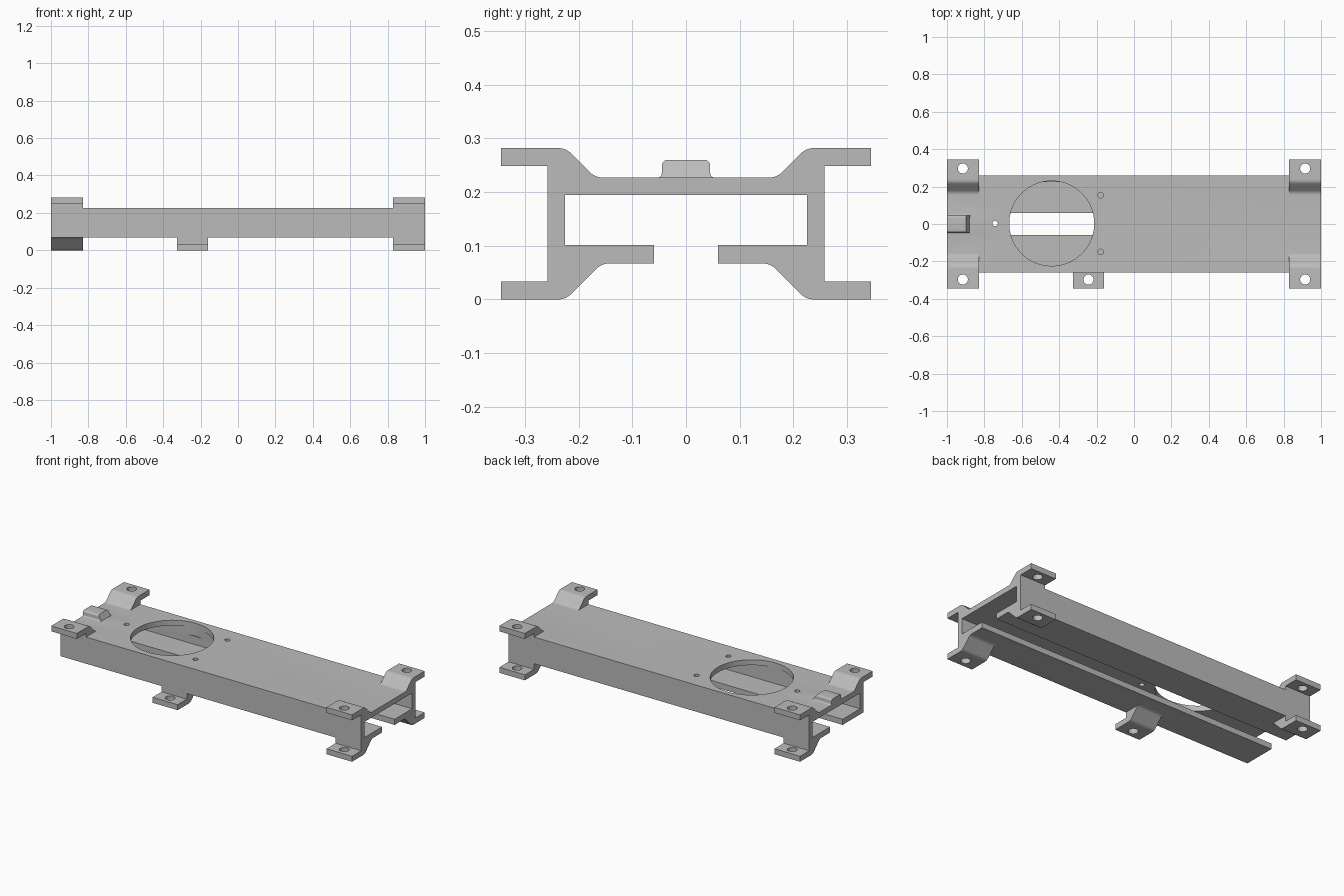
import bpy, bmesh, math
from mathutils import Vector, Matrix

if "Cube" in bpy.data.objects:
    bpy.data.objects.remove(bpy.data.objects["Cube"])

grey = bpy.data.materials.new("plain grey")
grey.diffuse_color = (0.5, 0.5, 0.5, 1)
grey.use_nodes = True
grey.node_tree.nodes["Principled BSDF"].inputs["Base Color"].default_value = grey.diffuse_color


def finish(bm, name):
    bmesh.ops.recalc_face_normals(bm, faces=bm.faces)
    me = bpy.data.meshes.new(name)
    bm.to_mesh(me)
    bm.free()
    me.materials.append(grey)
    ob = bpy.data.objects.new(name, me)
    bpy.context.collection.objects.link(ob)
    return ob


def prism(name, profile, x0, x1):
    """Extrude a (y, z) profile along x."""
    bm = bmesh.new()
    face = bm.faces.new([bm.verts.new((x0, y, z)) for y, z in profile])
    ext = bmesh.ops.extrude_face_region(bm, geom=[face])
    for v in ext["geom"]:
        if isinstance(v, bmesh.types.BMVert):
            v.co.x = x1
    return finish(bm, name)


def rod(name, x, y, r, z0, z1, sides):
    bm = bmesh.new()
    bmesh.ops.create_cone(bm, cap_ends=True, segments=sides, radius1=r, radius2=r,
                          depth=z1 - z0, matrix=Matrix.Translation((x, y, (z0 + z1) / 2)))
    return finish(bm, name)


def rounded(p, a, b, t, n=6):
    """Points that round corner p between neighbours a and b."""
    p, a, b = Vector(p), Vector(a), Vector(b)
    s, e = p + (a - p).normalized() * t, p + (b - p).normalized() * t
    return [tuple(s * (1 - u) ** 2 + p * 2 * u * (1 - u) + e * u * u)
            for u in (i / n for i in range(n + 1))]


def combine(target, tool, op):
    mod = target.modifiers.new(op, 'BOOLEAN')
    mod.operation, mod.solver, mod.object = op, 'EXACT', tool
    bpy.context.view_layer.objects.active = target
    bpy.ops.object.modifier_apply(modifier=mod.name)
    bpy.data.objects.remove(tool)


# Channel body: box section with a slot along the underside
W, TOP, BOT = 0.258, 0.227, 0.067
half = [(0.06, BOT), (W, BOT), (W, TOP)]
inner = [(0.225, 0.195), (0.225, 0.101), (0.06, 0.101)]
right = half
left = [(-y, z) for y, z in reversed(half)]
left_inner = [(-y, z) for y, z in reversed(inner)]
body = prism("channel_body", right + left + left_inner + inner, -1, 1)


# Mounting feet: flat tab, sloped gusset, screw hole
def foot(x0, x1, side, plate, tip):
    h = tip - plate
    up = math.copysign(1, h)
    outer, low = (0.224, tip), (0.224 - abs(h), plate)
    pts = [(0.345, tip)]
    pts += rounded(outer, (0.345, tip), low, 0.0145)
    pts += rounded(low, outer, (0.1, plate), 0.0145)
    pts += [(low[0] - 0.0145, plate - up * 0.016), (W, plate - up * 0.016),
            (W, tip - up * 0.033), (0.345, tip - up * 0.033)]
    combine(body, prism("foot", [(side * y, z) for y, z in pts], x0, x1), 'UNION')
    lo, hi = sorted((tip + up * 0.02, tip - up * 0.05))
    combine(body, rod("screw_hole", (x0 + x1) / 2, side * 0.297, 0.027, lo, hi, 32),
            'DIFFERENCE')


for x0, x1 in ((-1, -0.83), (0.83, 1)):
    for side in (-1, 1):
        foot(x0, x1, side, TOP, 0.282)
for x0, x1, side in ((-1, -0.83, 1), (0.83, 1, 1), (0.83, 1, -1), (-0.327, -0.16, -1)):
    foot(x0, x1, side, BOT, 0.0)

# Large round opening and three small holes in the top plate
combine(body, rod("round_opening", -0.44, 0.003, 0.227, 0.15, 0.3, 96), 'DIFFERENCE')
for x, y in ((-0.743, 0.003), (-0.178, 0.154), (-0.178, -0.149)):
    combine(body, rod("pin_hole", x, y, 0.015, 0.15, 0.3, 24), 'DIFFERENCE')

# Small end lug with rounded top, flared foot and a sloping inner end
hi = 0.26
side_pts = [(0.055, 0.215)]
side_pts += rounded((0.045, TOP), (0.055, TOP), (0.045, hi), 0.009, 4)
side_pts += rounded((0.045, hi), (0.045, TOP), (0, hi), 0.012, 4)
lug = prism("end_lug", side_pts + [(-y, z) for y, z in reversed(side_pts)], -1, -0.877)
for v in lug.data.vertices:
    if v.co.x > -0.95:
        v.co.x -= max(0, v.co.z - TOP) * 0.65
combine(body, lug, 'UNION')

bpy.ops.object.select_all(action='DESELECT')
body.select_set(True)
bpy.context.view_layer.objects.active = body
bpy.ops.object.shade_smooth_by_angle(angle=math.radians(30))
